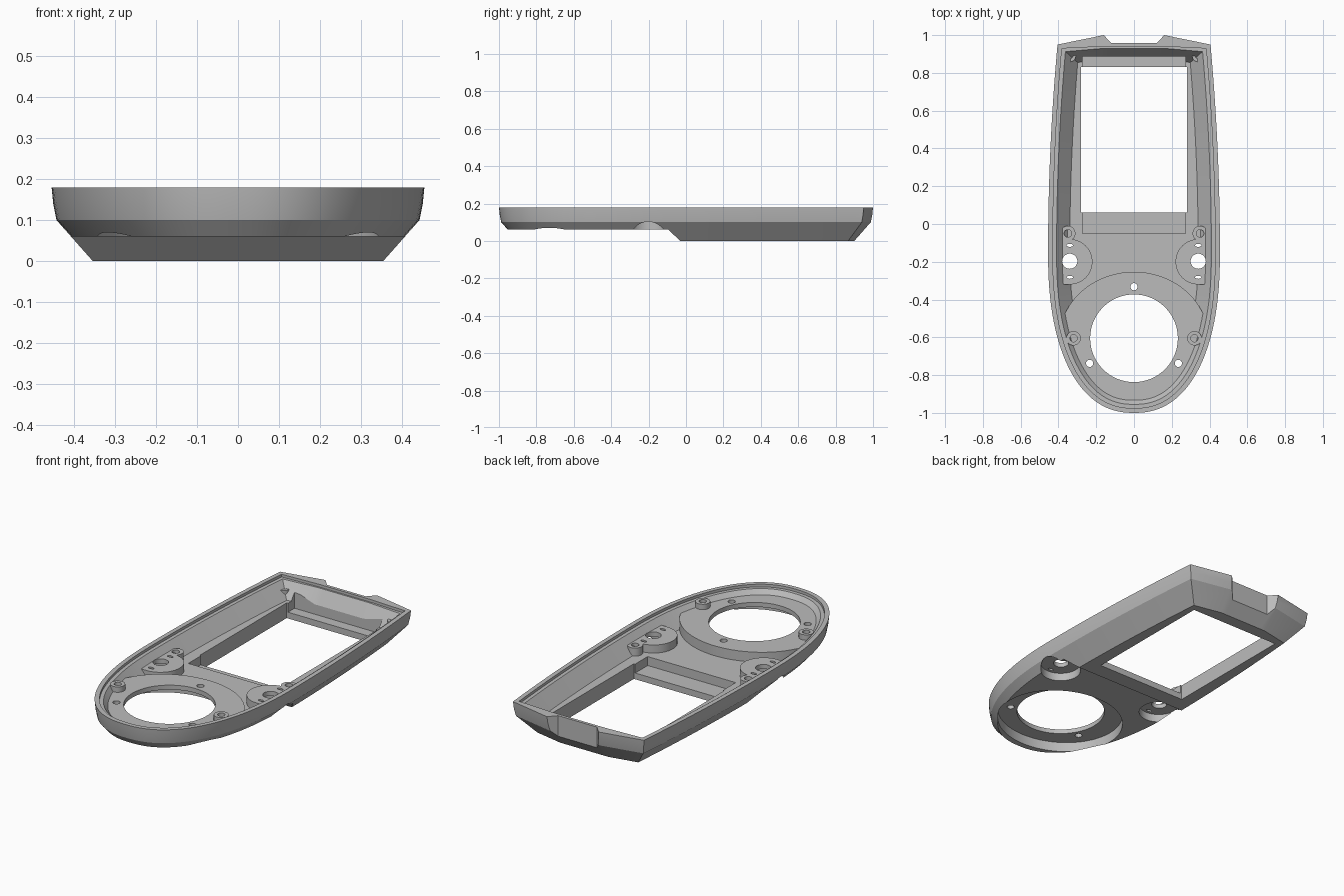
import bpy, bmesh, math
from mathutils import Vector

if "Cube" in bpy.data.objects:
    bpy.data.objects.remove(bpy.data.objects["Cube"])

grey = bpy.data.materials.new("plain grey")
grey.use_nodes = True
grey.diffuse_color = (0.5, 0.5, 0.5, 1)
grey.node_tree.nodes["Principled BSDF"].inputs["Base Color"].default_value = (0.5, 0.5, 0.5, 1)


def loft(name, rings):
    """Closed solid through rings of equal point count."""
    bm = bmesh.new()
    loops = [[bm.verts.new(p) for p in ring] for ring in rings]
    n = len(loops[0])
    for low, high in zip(loops, loops[1:]):
        for i in range(n):
            j = (i + 1) % n
            bm.faces.new((low[i], low[j], high[j], high[i]))
    bm.faces.new(loops[0][::-1])
    bm.faces.new(loops[-1])
    bmesh.ops.recalc_face_normals(bm, faces=bm.faces)
    mesh = bpy.data.meshes.new(name)
    bm.to_mesh(mesh)
    bm.free()
    mesh.materials.append(grey)
    ob = bpy.data.objects.new(name, mesh)
    bpy.context.collection.objects.link(ob)
    return ob


def prism(name, pts, z0, z1):
    return loft(name, [[(x, y, z) for x, y in pts] for z in (z0, z1)])


def box(name, x0, x1, y0, y1, z0, z1):
    return prism(name, [(x0, y0), (x1, y0), (x1, y1), (x0, y1)], z0, z1)


def disc(name, x, y, rx, ry, z0, z1, n=48):
    turn = [2 * math.pi * i / n for i in range(n)]
    return prism(name, [(x + rx * math.cos(a), y + ry * math.sin(a)) for a in turn], z0, z1)


def combine(target, tool, operation="DIFFERENCE"):
    mod = target.modifiers.new("combine", "BOOLEAN")
    mod.operation, mod.solver, mod.object = operation, "EXACT", tool
    bpy.context.view_layer.objects.active = target
    bpy.ops.object.modifier_apply(modifier=mod.name)
    bpy.data.objects.remove(tool)


# Plan outline: rounded front, slowly tapering sides, shallow pointed back
half = []
for i in range(33):
    a = math.pi / 2 * (1 - i / 32)
    half.append((0.455 * max(math.cos(a), 0) ** 0.87, -0.15 - 0.85 * math.sin(a) ** 0.87))
half[0] = (0, -1)
for i in range(1, 13):
    t = i / 12
    half.append((0.455 - 0.05 * t * t, -0.15 + 1.1 * t))
half += [(0.16, 1.0), (0.12, 1.0)]
outline = [Vector(p) for p in half + [(-x, y) for x, y in half[:0:-1]]]


def inset(distance):
    """Mitred inward offset of the outline (counter-clockwise)."""
    out = []
    n = len(outline)
    for i, p in enumerate(outline):
        a = (p - outline[i - 1]).normalized()
        b = (outline[(i + 1) % n] - p).normalized()
        na, nb = Vector((-a.y, a.x)), Vector((-b.y, b.x))
        out.append(p + (na + nb) * distance / (1 + na.dot(nb)))
    return out


def ring(z, distance, back=2.0):
    return [(p.x, min(p.y, back) if abs(p.x) < 0.2 else p.y, z) for p in inset(distance)]


# Outer body with chamfered underside
shell = loft("shell", [ring(0, 0.1), ring(0.1, 0.012), ring(0.14, 0.004), ring(0.18, 0)])

# Raised front underside with a sloping step
profile = [(-1.2, -0.1), (-0.03, -0.1), (-0.03, 0), (-0.095, 0.06), (-1.2, 0.06)]
combine(shell, loft("underside_cut", [[(x, y, z) for y, z in profile] for x in (-0.6, 0.6)]))

# Interior, leaving the dial ring and side pads standing
cavity = loft("cavity", [ring(0.085, 0.115), ring(0.165, 0.045, 0.93),
                         ring(0.165, 0.025, 0.94), ring(0.25, 0.025, 0.94)])
combine(cavity, disc("dial_ring", 0, -0.61, 0.395, 0.357, 0.02, 0.14, 96))
for s in (-1, 1):
    arc = [math.pi / 2 + math.pi * i / 24 for i in range(25)]
    pad = [(0.34 + 0.12 * math.cos(a), -0.2 + 0.12 * math.sin(a)) for a in arc]
    pad += [(0.41, -0.32), (0.41, -0.08)]
    combine(cavity, prism("side_pad", [(s * x, y) for x, y in pad], 0.02, 0.13))
    # Screw posts
    for x, y, r, top in ((0.34, 0.89, 0.032, 0.13), (0.35, -0.05, 0.04, 0.13), (0.32, -0.605, 0.038, 0.17)):
        post = disc("post", s * x, y, r, r, 0.02, top, 32)
        combine(post, disc("post_hole", s * x, y, r * 0.5, r * 0.5, top - 0.03, 0.3, 24))
        combine(cavity, post)
combine(shell, cavity)

# Back notch
combine(shell, prism("notch", [(-0.2, 1.043), (-0.12, 0.957), (0.12, 0.957), (0.2, 1.043)], -0.1, 0.3))

# Screen window with ledges at both ends
combine(shell, box("window", -0.28, 0.28, 0.06, 0.83, -0.1, 0.3))
combine(shell, box("ledge", -0.272, 0.272, -0.05, 0.888, 0.035, 0.3))

# Dial opening, its underside recess and screw holes
combine(shell, disc("dial_recess", 0, -0.61, 0.345, 0.31, -0.1, 0.115, 96))
combine(shell, disc("dial_hole", 0, -0.605, 0.232, 0.232, -0.1, 0.3, 96))
for x, y in ((0, -0.332), (-0.235, -0.738), (0.235, -0.738)):
    combine(shell, disc("dial_screw_hole", x, y, 0.019, 0.019, -0.1, 0.3, 24))

# Side pad recesses, holes and slots
for s in (-1, 1):
    x = s * 0.34
    combine(shell, disc("pad_recess", x, -0.2, 0.105, 0.105, -0.1, 0.105))
    combine(shell, disc("pad_hole", x, -0.197, 0.04, 0.04, -0.1, 0.3))
    for y in (-0.113, -0.282):
        combine(shell, disc("pad_slot", x, y, 0.017, 0.008, -0.1, 0.3, 16))

# Smooth curves, sharp edges
bpy.ops.object.select_all(action="DESELECT")
shell.select_set(True)
bpy.context.view_layer.objects.active = shell
bpy.ops.object.shade_smooth_by_angle(angle=math.radians(25))
